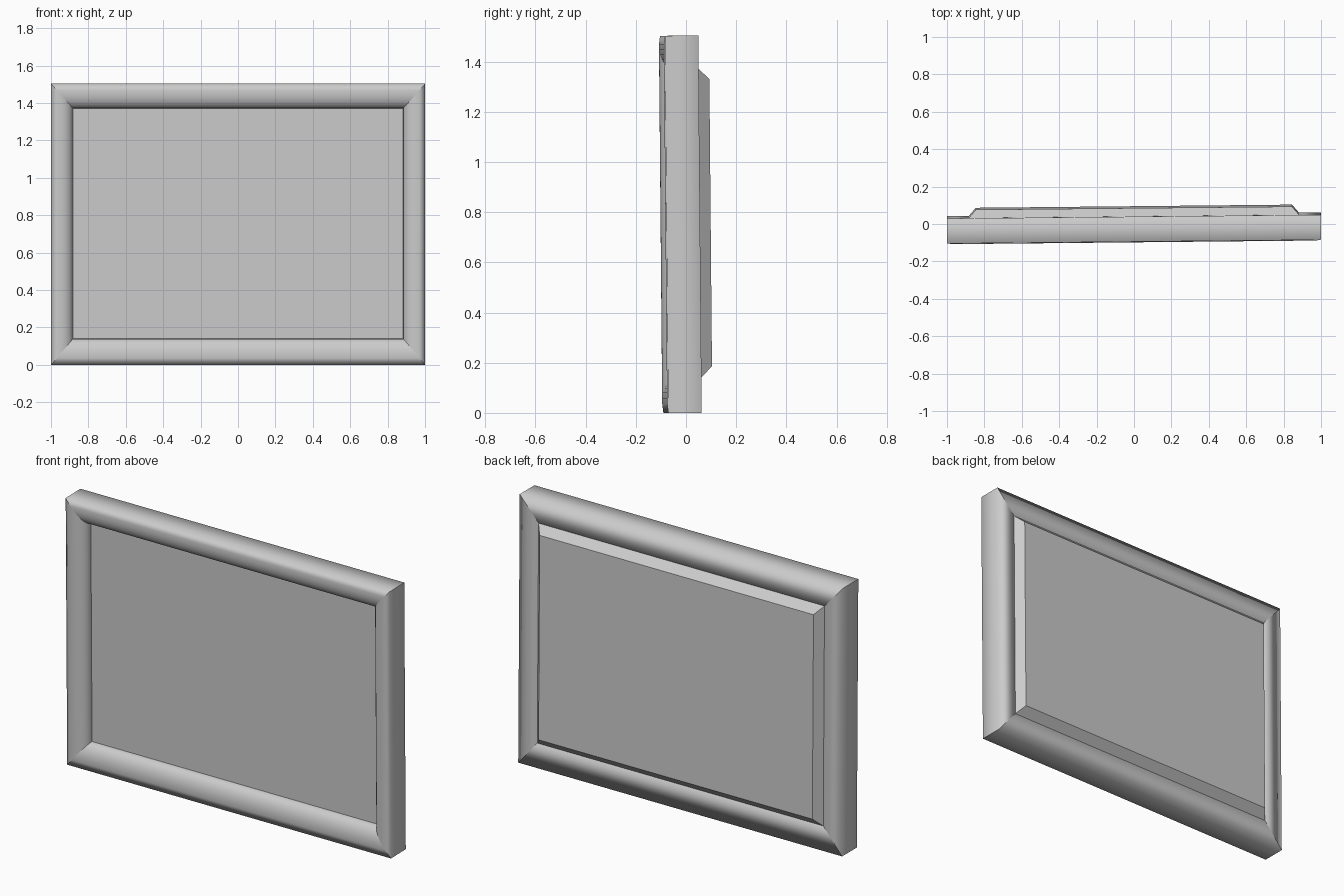
import bpy
import bmesh
import math
from mathutils import Matrix, Vector

cube = bpy.data.objects.get("Cube")
if cube:
    bpy.data.objects.remove(cube, do_unlink=True)

# One plain grey for every part
grey = bpy.data.materials.new("plain grey")
grey.use_nodes = True
colour = (0.6, 0.6, 0.6, 1)
grey.diffuse_color = colour
grey.node_tree.nodes["Principled BSDF"].inputs["Base Color"].default_value = colour

# The whole piece leans forward and turns very slightly
HALF_HEIGHT = 0.752
LEAN = (Matrix.Translation((0, 0, HALF_HEIGHT))
        @ Matrix.Rotation(0.01, 4, 'Z') @ Matrix.Rotation(0.009, 4, 'X'))


def corners(inset, y):
    """Rectangle inset from the outer edge; inset 1 reaches the opening."""
    x = 1 - 0.117 * inset
    top = HALF_HEIGHT - 0.132 * inset
    bottom = -HALF_HEIGHT + 0.14 * inset
    return [Vector(p) for p in ((-x, y, bottom), (x, y, bottom),
                                (x, y, top), (-x, y, top))]


def add_object(name, bm):
    bmesh.ops.recalc_face_normals(bm, faces=bm.faces)
    mesh = bpy.data.meshes.new(name)
    bm.to_mesh(mesh)
    bm.free()
    mesh.materials.append(grey)
    mesh.transform(LEAN)
    obj = bpy.data.objects.new(name, mesh)
    bpy.context.collection.objects.link(obj)
    return obj


# Moulding profile: (inset, depth), a soft rounded front and a flat back
profile = [(0, -0.087)]
for step in range(1, 9):
    angle = math.radians(110 - step * 110 / 8)
    profile.append((0.34 + 0.66 * math.cos(angle), -0.032 - 0.06 * math.sin(angle)))
profile += [(1, 0.046), (0, 0.046)]

# Four mitred rails swept from the same profile
for side, name in enumerate(("bottom_rail", "left_rail", "top_rail", "right_rail")):
    bm = bmesh.new()
    ends = []
    for inset, y in profile:
        ring = corners(inset, y)
        ends.append((bm.verts.new(ring[side]), bm.verts.new(ring[(side + 1) % 4])))
    for (a, b), (c, d) in zip(ends, ends[1:] + ends[:1]):
        bm.faces.new((a, b, d, c))
    for end in range(2):
        bm.faces.new([pair[end] for pair in ends])
    for face in bm.faces:
        face.smooth = len(face.verts) == 4
    # Keep the mitres and the opening crisp, let the outer edges blend
    for edge in bm.edges:
        edge.smooth = all(len(f.verts) == 4 for f in edge.link_faces)
    add_object(name, bm)

# Flat panel with a bevelled raised back
bm = bmesh.new()
rings = []
for inset, y in ((1, -0.032), (1, 0.046), (1.32, 0.09)):
    rings.append([bm.verts.new(p) for p in corners(inset, y)])
for lower, upper in zip(rings, rings[1:]):
    for i in range(4):
        j = (i + 1) % 4
        bm.faces.new((lower[i], lower[j], upper[j], upper[i]))
bm.faces.new(rings[0])
bm.faces.new(rings[-1])
add_object("panel", bm)
